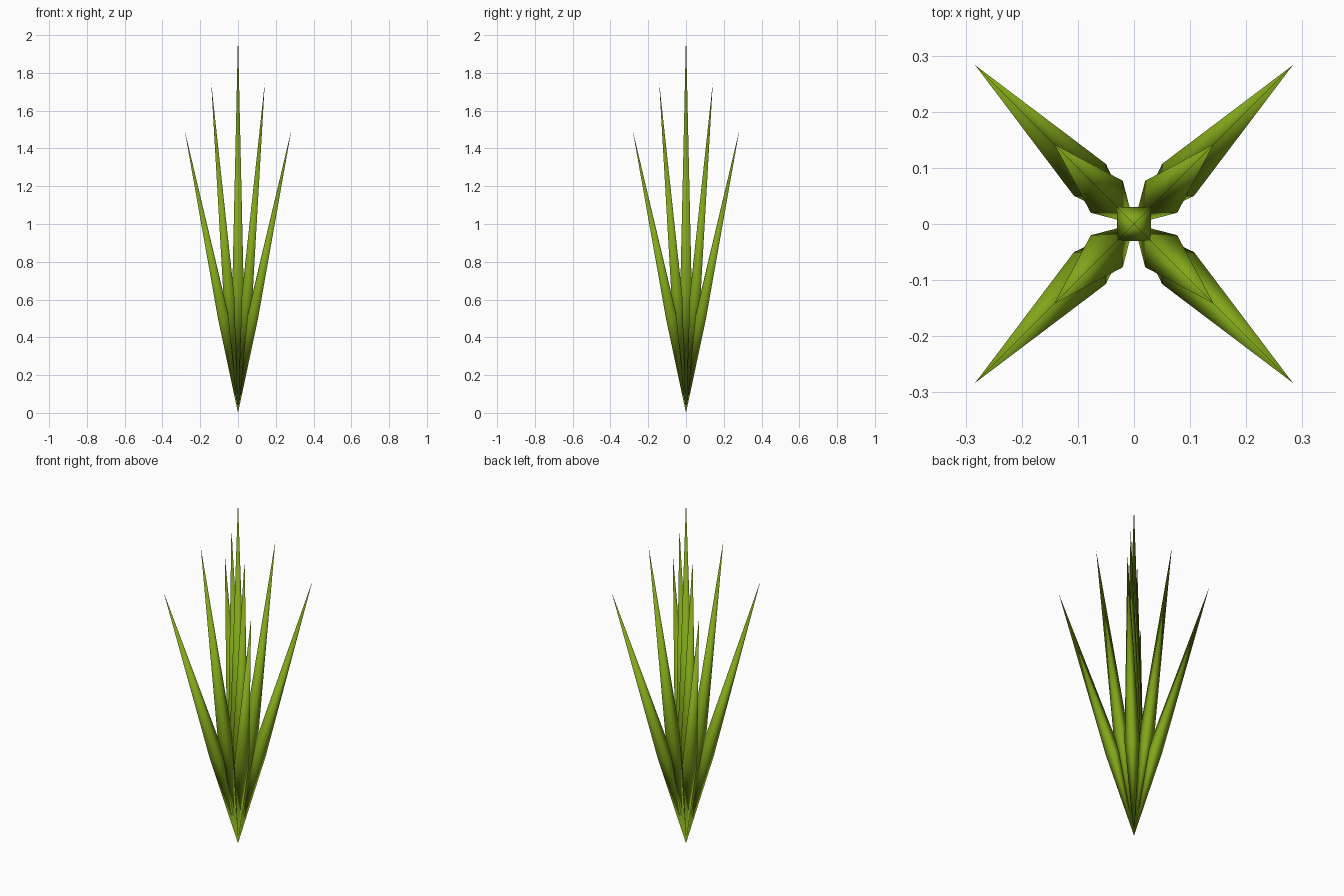
import bpy, bmesh
from mathutils import Vector

if "Cube" in bpy.data.objects:
    bpy.data.objects.remove(bpy.data.objects["Cube"])

green = bpy.data.materials.new("leaf_green")
green.diffuse_color = (0.22, 0.38, 0.01, 1)
green.use_nodes = True
green.node_tree.nodes["Principled BSDF"].inputs["Base Color"].default_value = green.diffuse_color


def blade(name, ring, tip, half, sx=0, sy=0):
    """Four-sided spike: point at the root, square belly at ring, point at tip."""
    bm = bmesh.new()
    root = bm.verts.new((0, 0, 0))
    end = bm.verts.new((sx * tip[0], sy * tip[0], tip[1]))
    # belly square leans square to the blade's own direction
    axis = Vector((sx * tip[0], sy * tip[0], tip[1])).normalized()
    turn = Vector((0, 0, 1)).rotation_difference(axis)
    centre = Vector((sx * ring[0], sy * ring[0], ring[1]))
    belly = [bm.verts.new(centre + turn @ Vector((a * half, b * half, 0)))
             for a, b in ((1, 1), (-1, 1), (-1, -1), (1, -1))]
    for i in range(4):
        p, q = belly[i], belly[(i + 1) % 4]
        bm.faces.new((p, q, end))
        bm.faces.new((q, p, root))
    bmesh.ops.recalc_face_normals(bm, faces=bm.faces)
    mesh = bpy.data.meshes.new(name)
    bm.to_mesh(mesh)
    bm.free()
    mesh.materials.append(green)
    for f in mesh.polygons:
        f.use_smooth = True
    bpy.context.collection.objects.link(bpy.data.objects.new(name, mesh))


# upright middle blade
blade("centre_blade", (0, 0.667), (0, 2.0), 0.03)

# two rings of leaning blades on the diagonals
for i, (sx, sy) in enumerate(((1, 1), (-1, 1), (-1, -1), (1, -1)), 1):
    blade(f"inner_blade_{i}", (0.0485, 0.62), (0.142, 1.75), 0.0285, sx, sy)
    blade(f"outer_blade_{i}", (0.0785, 0.51), (0.283, 1.5), 0.0285, sx, sy)
